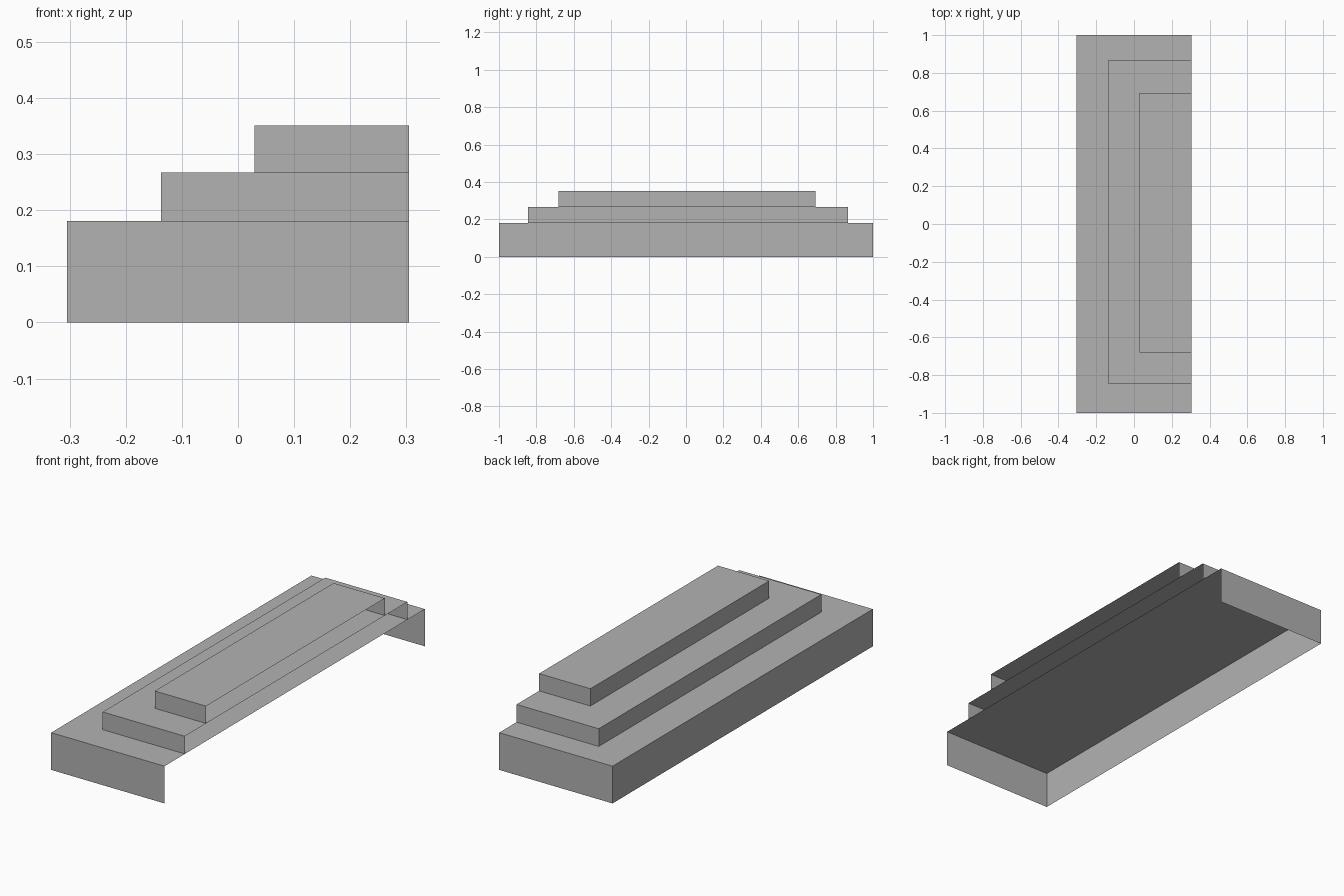
import bpy
import bmesh
from mathutils import Matrix, Vector

default_cube = bpy.data.objects.get("Cube")
if default_cube:
    bpy.data.objects.remove(default_cube, do_unlink=True)

# One plain grey for the whole model
GREY = (0.448, 0.448, 0.448, 1)
grey = bpy.data.materials.new("plain grey")
grey.use_nodes = True
grey.diffuse_color = GREY
grey.node_tree.nodes["Principled BSDF"].inputs["Base Color"].default_value = GREY

BACK_X = 0.305  # every step ends flush at the open side


def open_step(name, x_min, y_min, y_max, z_min, z_max):
    """Thin shell with a top and three walls, open below and towards +x."""
    low = Vector((x_min, y_min, z_min))
    high = Vector((BACK_X, y_max, z_max))
    size = high - low
    bm = bmesh.new()
    placement = Matrix.Translation((low + high) / 2) @ Matrix.Diagonal((*size, 1))
    bmesh.ops.create_cube(bm, size=1, matrix=placement)
    bm.normal_update()
    openings = [f for f in bm.faces if f.normal.x > 0.5 or f.normal.z < -0.5]
    bmesh.ops.delete(bm, geom=openings, context="FACES")
    mesh = bpy.data.meshes.new(name)
    bm.to_mesh(mesh)
    bm.free()
    mesh.materials.append(grey)
    step = bpy.data.objects.new(name, mesh)
    bpy.context.collection.objects.link(step)
    return step


# Three stacked steps, each narrower than the one below
open_step("lower_step", -0.305, -1, 1, 0, 0.181)
open_step("middle_step", -0.137, -0.844, 0.866, 0.181, 0.267)
open_step("upper_step", 0.029, -0.681, 0.693, 0.267, 0.351)
